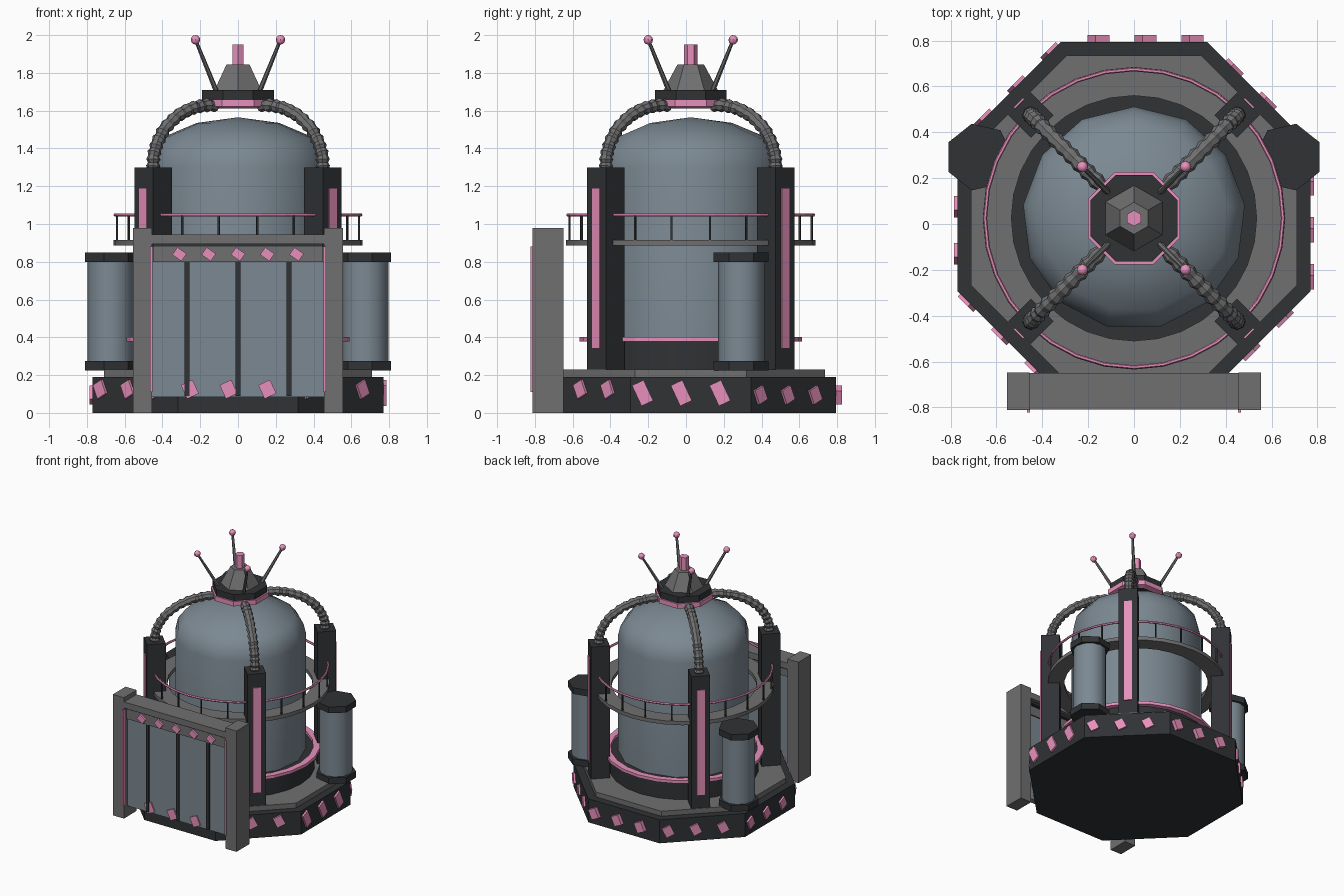
import bpy, bmesh
from math import pi, cos, sin, radians
from mathutils import Vector, Matrix

if "Cube" in bpy.data.objects:
    bpy.data.objects.remove(bpy.data.objects["Cube"])

CY = 0.025  # y of the tower axis


def material(name, rgb):
    m = bpy.data.materials.new(name)
    m.diffuse_color = (*rgb, 1)
    m.use_nodes = True
    m.node_tree.nodes["Principled BSDF"].inputs["Base Color"].default_value = m.diffuse_color
    return m


STEEL = material("steel_blue", (0.20, 0.25, 0.29))
DARK = material("dark_metal", (0.03, 0.032, 0.035))
GREY = material("mid_grey", (0.16, 0.16, 0.16))
PINK = material("pink_trim", (0.80, 0.28, 0.50))


def finish(name, bm, mat, smooth=False):
    bmesh.ops.recalc_face_normals(bm, faces=bm.faces)
    me = bpy.data.meshes.new(name)
    bm.to_mesh(me)
    bm.free()
    ob = bpy.data.objects.new(name, me)
    bpy.context.collection.objects.link(ob)
    me.materials.append(mat)
    if smooth:
        bpy.context.view_layer.objects.active = ob
        ob.select_set(True)
        bpy.ops.object.shade_smooth_by_angle(angle=radians(40))
        ob.select_set(False)
    return ob


def lathe(name, profile, n, mat, x=0, y=CY, phase=0, ring=False, smooth=False):
    """Turn an (r, z) profile into n sides; ring=True closes the profile."""
    bm = bmesh.new()
    rows = [[bm.verts.new((x + r * cos(phase + 2 * pi * i / n),
                           y + r * sin(phase + 2 * pi * i / n), z)) for i in range(n)]
            for r, z in profile]
    pairs = list(zip(rows, rows[1:])) + ([(rows[-1], rows[0])] if ring else [])
    for a, b in pairs:
        for i in range(n):
            j = (i + 1) % n
            bm.faces.new((a[i], a[j], b[j], b[i]))
    if not ring:
        bm.faces.new(rows[0])
        if profile[-1][0] > 0:
            bm.faces.new(rows[-1])
    bmesh.ops.remove_doubles(bm, verts=bm.verts, dist=1e-5)
    return finish(name, bm, mat, smooth)


def box(name, x, y, z, mat, frame=Matrix()):
    """Box given by (min, max) on each axis, placed in an optional frame."""
    bm = bmesh.new()
    size = Matrix.Diagonal((x[1] - x[0], y[1] - y[0], z[1] - z[0], 1))
    mid = Matrix.Translation((sum(x) / 2, sum(y) / 2, sum(z) / 2))
    bmesh.ops.create_cube(bm, size=1, matrix=frame @ mid @ size)
    return finish(name, bm, mat)


def tube(name, points, radii, n, mat, smooth=False):
    """Sweep a round section along points lying in one vertical plane."""
    bm = bmesh.new()
    rows = []
    for k, p in enumerate(points):
        t = (points[min(k + 1, len(points) - 1)] - points[max(k - 1, 0)]).normalized()
        side = Vector((-p.y + CY, p.x, 0)).normalized()
        up = t.cross(side)
        rows.append([bm.verts.new(p + radii[k] * (side * cos(2 * pi * i / n) + up * sin(2 * pi * i / n)))
                     for i in range(n)])
    for a, b in zip(rows, rows[1:]):
        for i in range(n):
            bm.faces.new((a[i], a[(i + 1) % n], b[(i + 1) % n], b[i]))
    bm.faces.new(rows[0])
    bm.faces.new(rows[-1])
    return finish(name, bm, mat, smooth)


def spin(angle):
    """Frame on the tower axis whose +x points along angle."""
    return Matrix.Translation((0, CY, 0)) @ Matrix.Rotation(angle, 4, 'Z')


# Octagonal base and step
OCT = pi / 8
K = 1 / cos(OCT)
lathe("base", [(0.77 * K, 0), (0.77 * K, 0.19)], 8, DARK, phase=OCT)
lathe("base_step", [(0.71 * K, 0.19), (0.71 * K, 0.23)], 8, GREY, phase=OCT)

# Slanted markers, three on each base side
for s in range(8):
    big = s == 0
    z = 0.105 if big else (0.125 if s in (5, 6, 7) else 0.095)
    h = 0.06 if big else 0.04
    out = 0.80 if s in (2, 6) else 0.785
    for k in (-1, 0, 1):
        f = spin(s * pi / 4) @ Matrix.Translation((0, k * 0.205 - 0.05, z)) @ Matrix.Rotation(radians(25), 4, 'X')
        box("base_marker", (0.76, out), (-0.034, 0.034), (-h, h), PINK, f)

# Plinth, pink ring and domed tank
lathe("tank_plinth", [(0.55, 0.23), (0.55, 0.38)], 24, DARK, smooth=True)
lathe("plinth_ring", [(0.54, 0.378), (0.59, 0.378), (0.59, 0.402), (0.54, 0.402)], 24, PINK, ring=True)
lathe("tank", [(0.487, 0.37), (0.487, 1.30), (0.468, 1.38), (0.41, 1.455), (0.22, 1.535), (0, 1.565)],
      13, STEEL, phase=pi / 2, smooth=True)

# Gallery with railing
lathe("gallery", [(0.535, 0.885), (0.66, 0.885), (0.66, 0.915), (0.535, 0.915)], 32, GREY, ring=True, smooth=True)
lathe("gallery_rail", [(0.65 + 0.009 * cos(a * pi / 3), 1.048 + 0.009 * sin(a * pi / 3)) for a in range(6)],
      32, PINK, ring=True)
for i in range(20):
    box("rail_post", (0.644, 0.654), (-0.005, 0.005), (0.91, 1.045), DARK, spin((i + 0.5) * pi / 10))

# Diagonal pillars, ribbed hoses and antennae
keys = [(0.636, 1.29), (0.632, 1.36), (0.605, 1.43), (0.55, 1.505), (0.46, 1.57),
        (0.36, 1.61), (0.26, 1.628), (0.15, 1.63)]
for i in range(4):
    a = pi / 4 + i * pi / 2
    f = spin(a)
    box("pillar", (0.566, 0.706), (-0.07, 0.07), (0.2, 1.30), DARK, f)
    box("pillar_strip", (0.70, 0.714), (-0.03, 0.03), (0.34, 1.19), PINK, f)
    pts, radii = [], []
    for (r0, z0), (r1, z1) in zip(keys, keys[1:]):
        for t, rad in ((0, 0.029), (0.25, 0.038), (0.5, 0.029), (0.75, 0.038)):
            pts.append(f @ Vector((r0 + (r1 - r0) * t, 0, z0 + (z1 - z0) * t)))
            radii.append(rad)
    tube("hose", pts, radii, 8, GREY)
    tip = f @ Vector((0.318, 0, 1.975))
    tube("antenna", [f @ Vector((0.155, 0, 1.69)), tip], [0.014, 0.009], 6, GREY)
    bm = bmesh.new()
    bmesh.ops.create_uvsphere(bm, u_segments=8, v_segments=6, radius=0.025, matrix=Matrix.Translation(tip))
    finish("antenna_ball", bm, PINK, True)

# Crown on top
lathe("crown_ring", [(0.18, 1.612), (0.218, 1.622), (0.218, 1.66), (0.18, 1.66)], 8, PINK, phase=OCT, ring=True)
lathe("crown_collar", [(0.19, 1.615), (0.205, 1.655), (0.205, 1.71)], 8, DARK, phase=OCT)
lathe("crown_cone", [(0.15, 1.70), (0.14, 1.715), (0.07, 1.845)], 6, GREY, phase=pi / 2)
lathe("crown_tip", [(0.035, 1.84), (0.035, 1.95)], 6, PINK, phase=pi / 2)

# Side canisters
for s in (-1, 1):
    ph = pi / 7 + (pi if s < 0 else 0)
    cx, cy = s * 0.675, 0.292
    lathe("canister_body", [(0.123, 0.26), (0.123, 0.81)], 12, STEEL, cx, cy, smooth=True)
    lathe("canister_foot", [(0.149, 0.225), (0.149, 0.275)], 7, DARK, cx, cy, ph)
    lathe("canister_cap", [(0.149, 0.80), (0.149, 0.85)], 7, DARK, cx, cy, ph)

# Front gate
for s in (-1, 1):
    x = sorted((s * 0.455, s * 0.555))
    box("gate_post", x, (-0.812, -0.648), (0, 0.98), GREY)
    box("gate_post_strip", sorted((s * 0.453, s * 0.466)), (-0.822, -0.80), (0.11, 0.88), PINK)
box("gate_lintel", (-0.456, 0.456), (-0.81, -0.65), (0.895, 0.945), GREY)
box("gate_lintel_gap", (-0.45, 0.45), (-0.78, -0.68), (0.875, 0.90), DARK)
box("gate_panel", (-0.456, 0.456), (-0.765, -0.72), (0.085, 0.88), STEEL)
box("gate_band", (-0.45, 0.45), (-0.785, -0.71), (0.80, 0.88), GREY)
for x in (-0.27, 0, 0.27):
    box("gate_bar", (x - 0.013, x + 0.013), (-0.777, -0.71), (0.09, 0.80), DARK)
for i in range(5):
    f = Matrix.Translation(((i - 2) * 0.155, 0, 0.84)) @ Matrix.Rotation(radians(35), 4, 'Y')
    box("gate_marker", (-0.03, 0.03), (-0.80, -0.78), (-0.024, 0.024), PINK, f)
